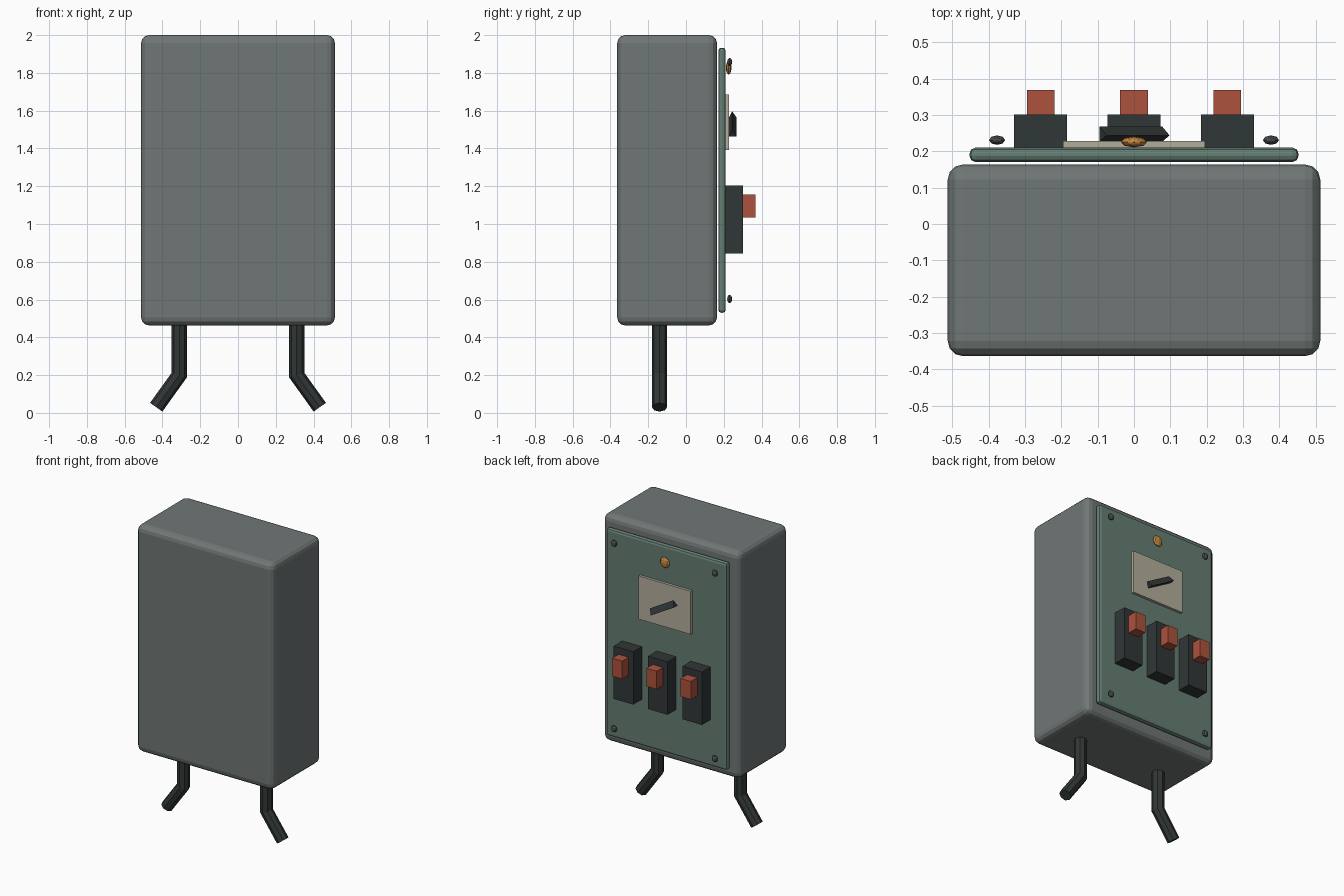
import bpy, bmesh
from math import cos, sin, radians
from mathutils import Vector

if "Cube" in bpy.data.objects:
    bpy.data.objects.remove(bpy.data.objects["Cube"])


def material(name, rgb):
    m = bpy.data.materials.new(name)
    m.diffuse_color = (*rgb, 1)
    m.use_nodes = True
    m.node_tree.nodes["Principled BSDF"].inputs["Base Color"].default_value = m.diffuse_color
    return m


CASE = material("case_grey", (0.16, 0.185, 0.18))
GREEN = material("panel_green", (0.13, 0.21, 0.17))
DARK = material("dark", (0.03, 0.038, 0.037))
RED = material("red", (0.42, 0.085, 0.045))
AMBER = material("amber", (0.55, 0.24, 0.05))
BEIGE = material("beige", (0.45, 0.42, 0.33))
STEEL = material("steel", (0.07, 0.08, 0.08))


def finish(name, bm, mat):
    bmesh.ops.recalc_face_normals(bm, faces=bm.faces)
    me = bpy.data.meshes.new(name)
    bm.to_mesh(me)
    bm.free()
    ob = bpy.data.objects.new(name, me)
    me.materials.append(mat)
    bpy.context.collection.objects.link(ob)
    return ob


def box(name, lo, hi, mat, bevel=0, segments=2):
    lo, hi = Vector(lo), Vector(hi)
    bm = bmesh.new()
    bmesh.ops.create_cube(bm, size=1)
    bmesh.ops.scale(bm, vec=hi - lo, verts=bm.verts)
    bmesh.ops.translate(bm, vec=(lo + hi) / 2, verts=bm.verts)
    if bevel:
        bmesh.ops.bevel(bm, geom=bm.edges[:], offset=bevel, segments=segments,
                        profile=0.5, affect='EDGES')
    return finish(name, bm, mat)


def stud(name, loc, r, depth, mat):
    bm = bmesh.new()
    bmesh.ops.create_uvsphere(bm, u_segments=8, v_segments=6, radius=1)
    bmesh.ops.scale(bm, vec=(r, depth, r), verts=bm.verts)
    bmesh.ops.translate(bm, vec=loc, verts=bm.verts)
    return finish(name, bm, mat)


# Case and control panel
box("case", (-0.513, -0.364, 0.463), (0.513, 0.164, 2.0), CASE, 0.042, 3)
box("control_panel", (-0.453, 0.171, 0.53), (0.453, 0.21, 1.933), GREEN, 0.016)

# Switches with red toggles
for i, x in enumerate((-0.257, 0, 0.257)):
    box(f"switch_body_{i}", (x - 0.073, 0.2, 0.845), (x + 0.073, 0.301, 1.203), DARK)
    box(f"switch_toggle_{i}", (x - 0.038, 0.29, 1.034), (x + 0.038, 0.369, 1.156), RED)

# Gauge plate
box("gauge_plate", (-0.195, 0.208, 1.393), (0.195, 0.228, 1.685), BEIGE)

# Gauge needle: tilted triangular prism
a = radians(30)
along, up = Vector((-cos(a), 0, sin(a))), Vector((sin(a), 0, cos(a)))
start = Vector((0.078, 0, 1.463))
bm = bmesh.new()
ends = [[bm.verts.new(start + along * d + up * h + Vector((0, y, 0)))
         for y, h in ((0.227, 0), (0.268, 0), (0.244, 0.04))] for d in (0, 0.2)]
for e in ends:
    bm.faces.new(e)
for i in range(3):
    j = (i + 1) % 3
    bm.faces.new((ends[0][i], ends[0][j], ends[1][j], ends[1][i]))
finish("gauge_needle", bm, DARK)

# Indicator lamp and corner bolts
stud("indicator_lamp", (0, 0.226, 1.827), 0.036, 0.015, AMBER)
for i, x in enumerate((-0.377, 0.377)):
    for j, z in enumerate((0.603, 1.857)):
        stud(f"bolt_{i}_{j}", (x, 0.231, z), 0.022, 0.013, STEEL)

# Bent conduit legs: mitred eight-sided tubes
r = 0.04
bend = Vector((-0.122, 0, -0.172)).normalized()
for side, name in ((1, "conduit_right"), (-1, "conduit_left")):
    bm = bmesh.new()
    top, knee, foot = Vector((-0.311, -0.14, 0.5)), Vector((-0.311, -0.14, 0.2)), Vector((-0.433, -0.14, 0.03))
    across_end = Vector((-bend.z, 0, bend.x))
    across_mid = Vector((1, 0, (across_end.z / (1 + across_end.x))))
    rings = []
    for p, across in ((top, Vector((1, 0, 0))), (knee, across_mid), (foot, across_end)):
        ring = []
        for k in range(8):
            t = radians(45 * k)
            v = p + across * r * cos(t) + Vector((0, r * sin(t), 0))
            ring.append(bm.verts.new((-side * v.x, v.y, v.z)))
        rings.append(ring)
    for lower, upper in zip(rings, rings[1:]):
        for k in range(8):
            n = (k + 1) % 8
            bm.faces.new((lower[k], lower[n], upper[n], upper[k]))
    bm.faces.new(rings[0])
    bm.faces.new(rings[-1])
    finish(name, bm, DARK)
